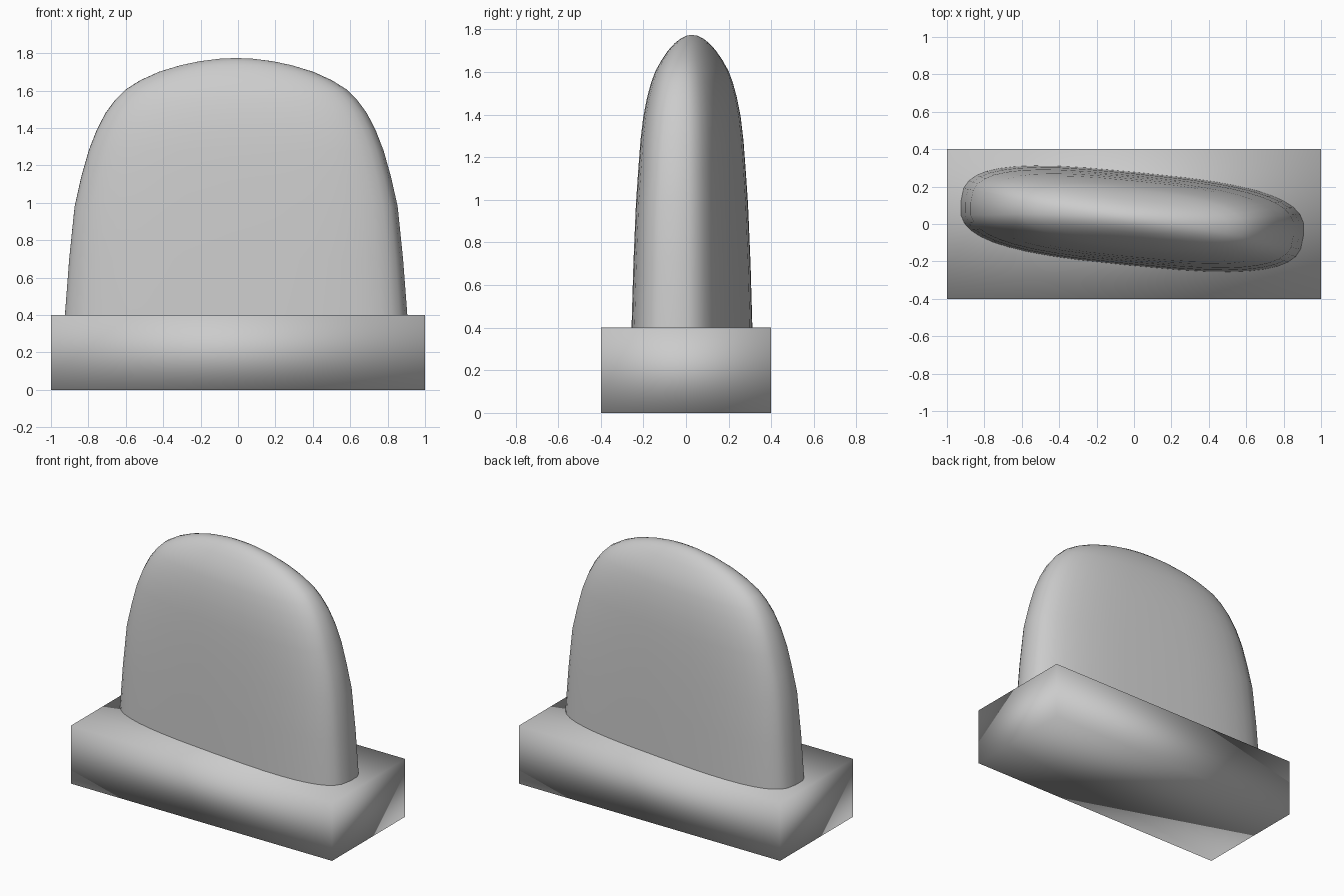
import bpy, bmesh, math
from mathutils import Matrix

if "Cube" in bpy.data.objects:
    bpy.data.objects.remove(bpy.data.objects["Cube"])


def finish(bm, name):
    bmesh.ops.recalc_face_normals(bm, faces=bm.faces)
    for f in bm.faces:
        f.smooth = True
    mesh = bpy.data.meshes.new(name)
    bm.to_mesh(mesh)
    bm.free()
    obj = bpy.data.objects.new(name, mesh)
    bpy.context.collection.objects.link(obj)
    return obj


def power(v, n):
    return math.copysign(abs(v) ** (2 / n), v)


# Base block, smooth shaded across its edges
bm = bmesh.new()
bmesh.ops.create_cube(bm, size=1, matrix=Matrix.Translation((0, 0, 0.2)) @ Matrix.Diagonal((2, 0.8, 0.4, 1)))
finish(bm, "base_block")

# Rounded slab: z, half width, half depth, squareness of each section
profile = [
    (0.30, 0.925, 0.252, 3.0), (0.40, 0.920, 0.249, 3.0), (0.70, 0.897, 0.241, 3.0),
    (0.98, 0.868, 0.230, 3.0), (1.14, 0.832, 0.222, 2.9), (1.28, 0.792, 0.213, 2.9),
    (1.39, 0.749, 0.203, 2.8), (1.48, 0.702, 0.188, 2.7), (1.55, 0.650, 0.172, 2.6),
    (1.605, 0.595, 0.154, 2.5), (1.655, 0.515, 0.129, 2.4), (1.70, 0.415, 0.102, 2.3),
    (1.735, 0.300, 0.074, 2.2), (1.757, 0.195, 0.049, 2.1), (1.77, 0.090, 0.024, 2.0),
]
SIDES = 40
bm = bmesh.new()
rings = []
for z, a, b, n in profile:
    ring = []
    for i in range(SIDES):
        t = 2 * math.pi * i / SIDES
        ring.append(bm.verts.new((a * power(math.cos(t), n), b * power(math.sin(t), n), z)))
    rings.append(ring)
for low, high in zip(rings, rings[1:]):
    for i in range(SIDES):
        j = (i + 1) % SIDES
        bm.faces.new((low[i], low[j], high[j], high[i]))
tip = bm.verts.new((0, 0, 1.774))
for i in range(SIDES):
    bm.faces.new((rings[-1][i], rings[-1][(i + 1) % SIDES], tip))
# Slight twist and offset on the base
bmesh.ops.transform(bm, verts=bm.verts, matrix=Matrix.Translation((-0.01, 0.028, 0)) @ Matrix.Rotation(-0.1, 4, 'Z'))
finish(bm, "upright_slab")
